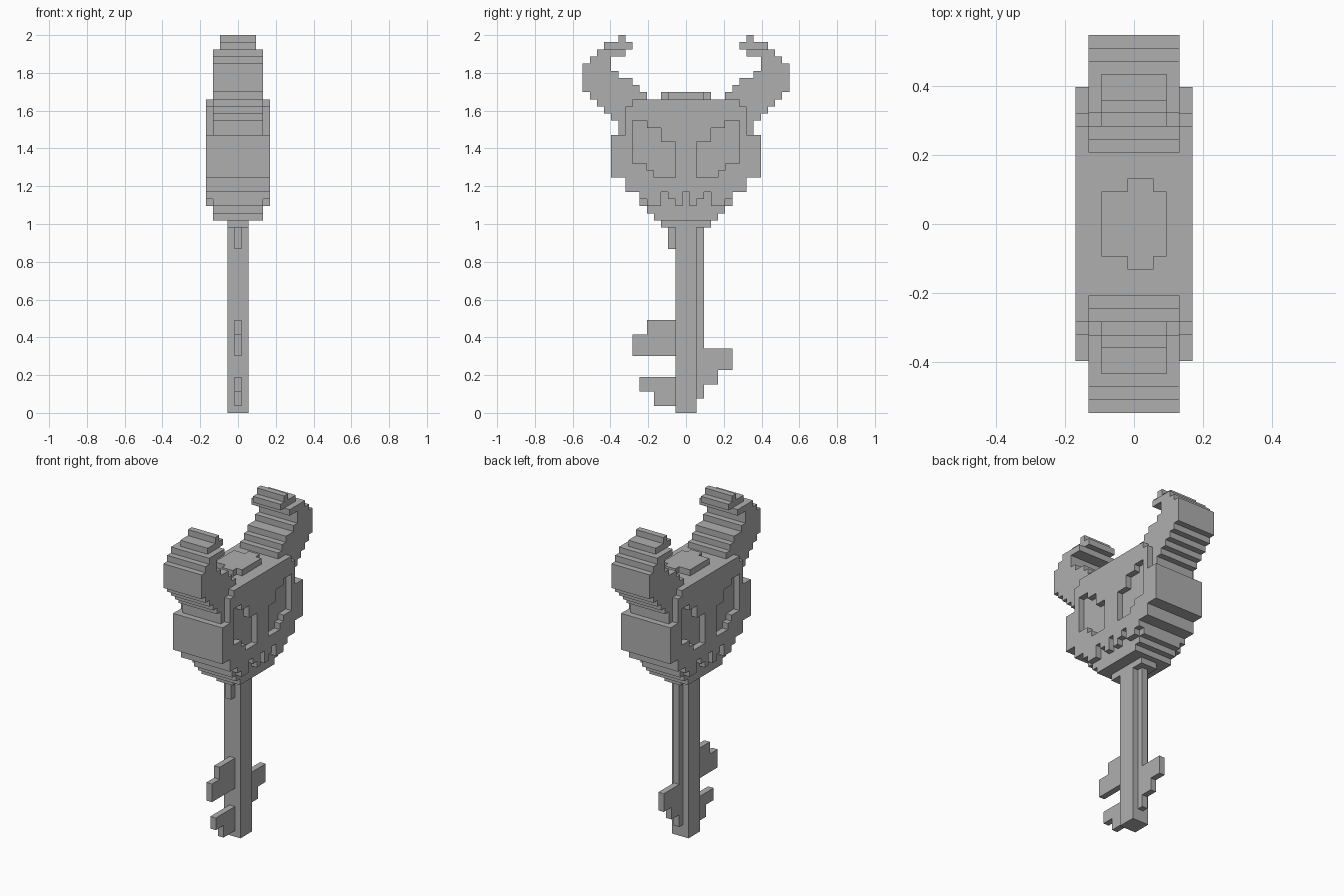
import bpy, bmesh

if "Cube" in bpy.data.objects:
    bpy.data.objects.remove(bpy.data.objects["Cube"])

V = 2 / 53  # one block of the grid

grey = bpy.data.materials.new("grey_metal")
grey.diffuse_color = (0.43, 0.43, 0.43, 1)
grey.use_nodes = True
grey.node_tree.nodes["Principled BSDF"].inputs["Base Color"].default_value = grey.diffuse_color


def prism(name, pts, x0, x1):
    """Extrude a (y, z) outline along x, in block units."""
    clean = [p for i, p in enumerate(pts) if p != pts[i - 1]]
    bm = bmesh.new()
    face = bm.faces.new([bm.verts.new((x0 * V, y * V, z * V)) for y, z in clean])
    ext = bmesh.ops.extrude_face_region(bm, geom=[face])
    moved = [g for g in ext["geom"] if isinstance(g, bmesh.types.BMVert)]
    bmesh.ops.translate(bm, verts=moved, vec=((x1 - x0) * V, 0, 0))
    bmesh.ops.recalc_face_normals(bm, faces=bm.faces)
    me = bpy.data.meshes.new(name)
    bm.to_mesh(me)
    bm.free()
    me.materials.append(grey)
    ob = bpy.data.objects.new(name, me)
    bpy.context.collection.objects.link(ob)
    return ob


def rows(steps, s=1):
    """Stepped outline from rows (z0, z1, y_inner, y_outer); s=-1 mirrors it."""
    outer = [p for z0, z1, a, b in steps for p in ((s * b, z0), (s * b, z1))]
    inner = [p for z0, z1, a, b in steps for p in ((s * a, z0), (s * a, z1))]
    return outer + inner[::-1]


def centred(steps):
    return rows([(z0, z1, -h, h) for z0, z1, h in steps])


# shaft, rib and collar
prism("shaft", centred([(0, 26, 1.5)]), -1.5, 1.5)
prism("collar", centred([(26, 27, 3.5)]), -1.5, 1.5)
prism("shaft_nub", rows([(23, 26, 1.5, 2.5)], -1), -.5, .5)
prism("rib_with_bit", rows([(2, 4, 1.5, 2.5), (4, 6, 1.5, 4.5), (6, 9, 1.5, 6.5),
                            (9, 26, 1.5, 2.5)]), -.5, .5)

# key bits on the front side
prism("upper_bit", rows([(8, 11, 1.5, 7.5), (11, 13, 1.5, 5.5)], -1), -.5, .5)
prism("lower_bit", rows([(1, 3, 1.5, 4.5), (3, 5, 1.5, 6.5)], -1), -.5, .5)

# jaw, narrower than the skull
prism("jaw", centred([(27, 28, 4.5), (28, 29, 5.5), (29, 32, 6.5)]), -3.5, 3.5)

# skull with a jagged row of teeth along its lower edge
half = []
for c, h in enumerate([31, 29, 30, 31, 29, 29, 30]):
    half += [(c - .5, h), (c + .5, h)] if c else [(.5, h)]
half += [(6.5, 31), (8.5, 31), (8.5, 33), (10.5, 33), (10.5, 39),
         (8.5, 39), (8.5, 43), (7.5, 43), (7.5, 44)]
skull = prism("skull", half + [(-y, z) for y, z in reversed(half)], -4.5, 4.5)

# eye sockets sunk one block into both faces
eye = [(33, 34, 1.5, 4.5), (34, 35, 1.5, 5.5), (35, 38, 1.5, 7.5),
       (38, 40, 3.5, 7.5), (40, 41, 5.5, 7.5)]
cutters = []
for s in (-1, 1):
    for x in (-1, 1):
        cut = prism("eye_cutter", rows(eye, s), x * 3.5, x * 5.5)
        cut.hide_render = True
        mod = skull.modifiers.new("eye_socket", 'BOOLEAN')
        mod.operation, mod.solver, mod.object = 'DIFFERENCE', 'EXACT', cut
        cutters.append(cut)
bpy.context.view_layer.update()
dg = bpy.context.evaluated_depsgraph_get()
carved = bpy.data.meshes.new_from_object(skull.evaluated_get(dg))
skull.modifiers.clear()
skull.data = carved
for cut in cutters:
    bpy.data.objects.remove(cut)

# raised plate on the crown
prism("crown_plate", centred([(44, 45, 2.5)]), -2.5, 2.5)
prism("crown_plate_ends", centred([(44, 45, 3.5)]), -.5, 1.5)

# curved horns with narrower tips
horn = [(39, 41, 5.5, 9.5), (41, 42, 5.5, 10.5), (42, 43, 5.5, 11.5),
        (43, 44, 5.5, 12.5), (44, 45, 5.5, 13.5), (45, 46, 6.5, 14.5),
        (46, 47, 7.5, 14.5), (47, 48, 9.5, 14.5), (48, 49, 10.5, 14.5),
        (49, 50, 10.5, 13.5), (50, 51, 8.5, 12.5)]
tip = [(51, 52, 7.5, 11.5), (52, 53, 8.5, 9.5)]
for side, s in (("front", -1), ("back", 1)):
    prism(side + "_horn", rows(horn, s), -3.5, 3.5)
    prism(side + "_horn_tip", rows(tip, s), -2.5, 2.5)
